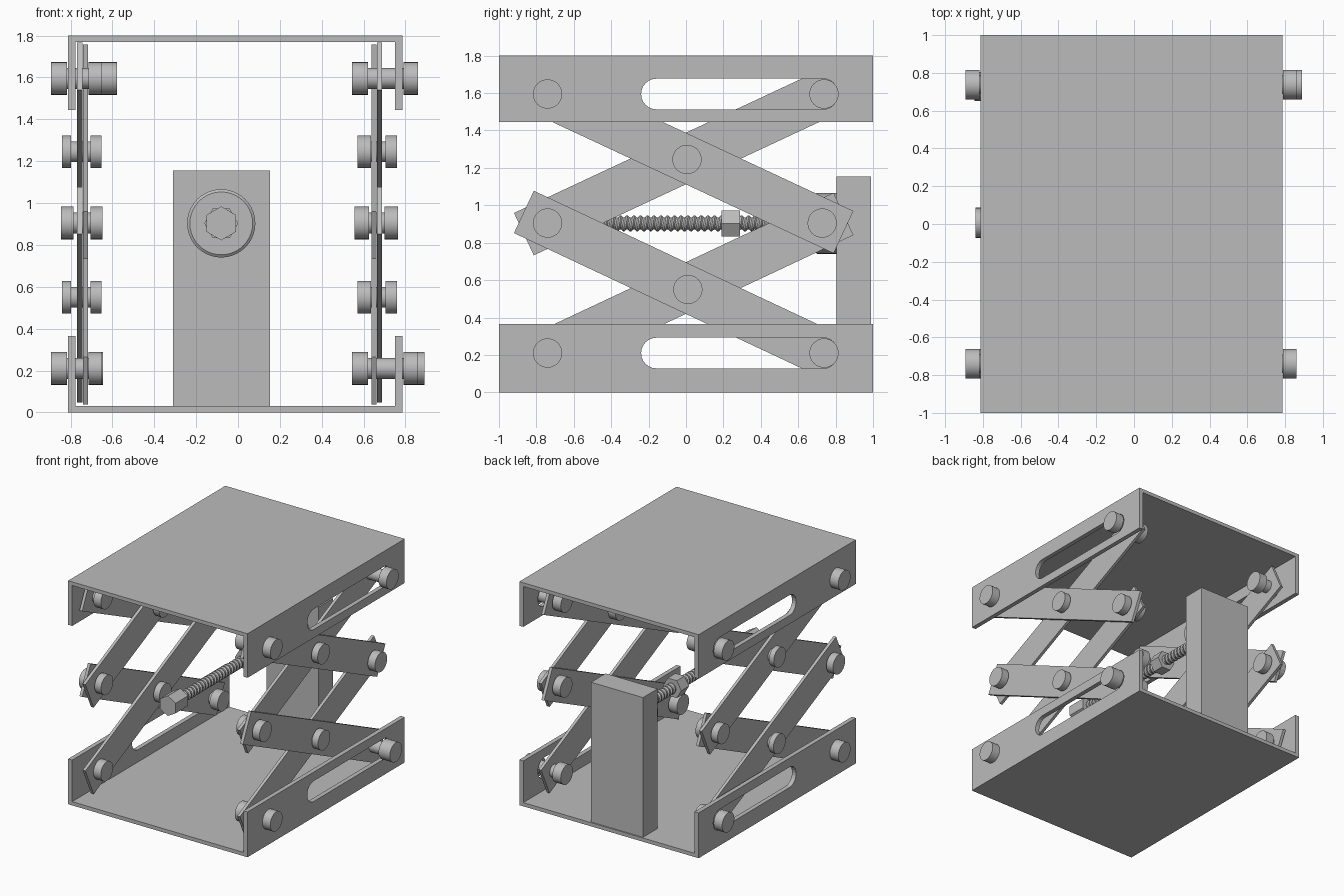
import bpy, bmesh, math
from mathutils import Matrix, Vector

cube = bpy.data.objects.get("Cube")
if cube:
    bpy.data.objects.remove(cube, do_unlink=True)

steel = bpy.data.materials.new("grey_steel")
steel.use_nodes = True
GREY = (0.5, 0.5, 0.5, 1)
steel.diffuse_color = GREY
steel.node_tree.nodes["Principled BSDF"].inputs["Base Color"].default_value = GREY


def finish(name, bm, smooth=False):
    bmesh.ops.recalc_face_normals(bm, faces=bm.faces)
    mesh = bpy.data.meshes.new(name)
    bm.to_mesh(mesh)
    bm.free()
    mesh.materials.append(steel)
    ob = bpy.data.objects.new(name, mesh)
    bpy.context.collection.objects.link(ob)
    if smooth:
        bpy.ops.object.select_all(action='DESELECT')
        ob.select_set(True)
        bpy.context.view_layer.objects.active = ob
        bpy.ops.object.shade_smooth_by_angle(angle=math.radians(35))
    return ob


def box(name, x0, x1, y0, y1, z0, z1):
    bm = bmesh.new()
    size = Matrix.Diagonal((x1 - x0, y1 - y0, z1 - z0, 1))
    mid = Matrix.Translation(((x0 + x1) / 2, (y0 + y1) / 2, (z0 + z1) / 2))
    bmesh.ops.create_cube(bm, size=1, matrix=mid @ size)
    return finish(name, bm)


def plate(name, loops, x0, x1):
    """Upright sheet: the first (y, z) loop is the outline, others are holes."""
    bm = bmesh.new()
    edges = []
    for loop in loops:
        vs = [bm.verts.new((x0, y, z)) for y, z in loop]
        edges += [bm.edges.new((v, vs[i - 1])) for i, v in enumerate(vs)]
    bmesh.ops.triangle_fill(bm, edges=edges, use_beauty=True, use_dissolve=False)
    ext = bmesh.ops.extrude_face_region(bm, geom=bm.faces[:], use_keep_orig=True)
    bmesh.ops.translate(bm, vec=(x1 - x0, 0, 0),
                        verts=[g for g in ext["geom"] if isinstance(g, bmesh.types.BMVert)])
    return finish(name, bm)


def lathe(name, profile, origin, axis, sides=32, turn=0.0, smooth=True):
    """Solid of revolution from (distance, radius) pairs along the x or y axis."""
    bm = bmesh.new()
    rings = []
    for d, r in profile:
        ring = []
        for i in range(sides):
            a = turn + math.tau * i / sides
            u, w = r * math.cos(a), r * math.sin(a)
            offset = Vector((d, u, w)) if axis == "x" else Vector((u, d, w))
            ring.append(bm.verts.new(Vector(origin) + offset))
        rings.append(ring)
    for a, b in zip(rings, rings[1:]):
        for i in range(sides):
            bm.faces.new((a[i - 1], a[i], b[i], b[i - 1]))
    bm.faces.new(rings[0])
    bm.faces.new(rings[-1])
    return finish(name, bm, smooth)


def pin(name, y, z, x0, x1, x2, x3):
    """Headed pin: heads x0-x1 and x2-x3 with a thinner shank between."""
    head, shank = 0.078, 0.05
    lathe(name, [(x0, head), (x1, head), (x1, shank), (x2, shank), (x2, head), (x3, head)],
          (0, y, z), "x")


# Key positions
LEFT, RIGHT, SHEET = 0.785, -0.813, 0.036
FRONT, REAR = -0.74, 0.738
LOW, MIDDLE, HIGH = 0.21, 0.905, 1.595


def slot(y0, y1, z, r):
    arc = [math.pi * i / 12 for i in range(13)]
    return ([(y1 - r + r * math.sin(a), z - r * math.cos(a)) for a in arc]
            + [(y0 + r - r * math.sin(a), z + r * math.cos(a)) for a in arc])


# Channel-shaped base and platform with slotted side flanges
for part, z0, z1, pz, sheet_z in (("base", 0, 0.365, LOW, 0),
                                  ("platform", 1.445, 1.8, HIGH, 1.77)):
    box(part + "_plate", RIGHT + SHEET, LEFT - SHEET, -1, 1, sheet_z, sheet_z + 0.03)
    outline = [(-1, z0), (1, z0), (1, z1), (-1, z1)]
    for side, x0, x1 in (("left", LEFT - SHEET, LEFT), ("right", RIGHT, RIGHT + SHEET)):
        plate(f"{part}_{side}_flange", [outline, slot(-0.24, 0.815, pz, 0.082)], x0, x1)


# Scissor arms
def arm(name, z_front, z_rear, x0, x1):
    a, b = Vector((FRONT, z_front)), Vector((REAR, z_rear))
    along = (b - a).normalized()
    across = Vector((-along.y, along.x)) * 0.125
    a, b = a - along * 0.14, b + along * 0.115
    plate(name, [[a - across, b - across, b + across, a + across]], x0, x1)


for side, outer, inner in (("left", (0.663, 0.687), (0.637, 0.661)),
                           ("right", (-0.768, -0.744), (-0.74, -0.716))):
    for level, lo, hi in (("lower", LOW, MIDDLE), ("upper", MIDDLE, HIGH)):
        arm(f"{side}_{level}_outer_arm", hi, lo, *outer)
        arm(f"{side}_{level}_inner_arm", lo, hi, *inner)

# Pins at the arm crossings and at the arm joints
for side, cross, joint in (
        ("left", (0.57, 0.635, 0.705, 0.76), (0.557, 0.625, 0.70, 0.764)),
        ("right", (-0.84, -0.797, -0.705, -0.653), (-0.845, -0.787, -0.705, -0.648))):
    pin(side + "_lower_cross_pin", 0.01, 0.55, *cross)
    pin(side + "_upper_cross_pin", 0.005, 1.245, *cross)
    pin(side + "_front_joint_pin", FRONT, MIDDLE, *joint)
    pin(side + "_rear_joint_pin", REAR - 0.01, MIDDLE, *joint)

# Pins through the flanges
for level, z in (("lower", LOW), ("upper", HIGH)):
    rear_end = 0.89 if level == "lower" else 0.86
    pin(f"left_{level}_front_pin", FRONT, z, 0.545, 0.62, 0.79, 0.86)
    pin(f"left_{level}_rear_pin", REAR, z, 0.545, 0.62, 0.79, rear_end)
    pin(f"right_{level}_front_pin", FRONT, z, -0.893, -0.818, -0.715, -0.65)
    inner = (-0.715, -0.645) if level == "lower" else (-0.65, -0.577)
    pin(f"right_{level}_rear_pin", REAR, z, -0.893, -0.818, *inner)

# Rear support block and the screw collar on it
box("support_block", -0.31, 0.153, 0.805, 0.99, 0.03, 1.155)
SCREW = (-0.08, 0, 0.903)
lathe("screw_collar", [(0.69, 0.15), (0.70, 0.163), (0.806, 0.163)], SCREW, "y", 40)

# Threaded rod: rings sheared into a helix
PITCH, SIDES = 0.036, 20
bm = bmesh.new()
rings = []
for k in range(int(1.36 / PITCH) * 4):
    r = (0.033, 0.033, 0.042, 0.042)[k % 4]
    rings.append([bm.verts.new((SCREW[0] + r * math.cos(math.tau * i / SIDES),
                                -0.67 + PITCH * (k / 4 + i / SIDES),
                                SCREW[2] + r * math.sin(math.tau * i / SIDES)))
                  for i in range(SIDES)])
for k, ring in enumerate(rings[:-4]):
    for i in range(SIDES):
        j = (i + 1) % SIDES
        step = 4 if j == 0 else 0      # the seam joins one full turn further on
        if k + step + 1 < len(rings):
            bm.faces.new((ring[i], rings[k + step][j], rings[k + step + 1][j], rings[k + 1][i]))
finish("threaded_rod", bm)

# Hexagonal head and travelling nut
lathe("screw_head", [(-0.78, 0.081), (-0.62, 0.081)], SCREW, "y", 6, math.pi / 6, False)
lathe("travelling_nut", [(0.19, 0.081), (0.29, 0.081)], SCREW, "y", 6, 0, False)
